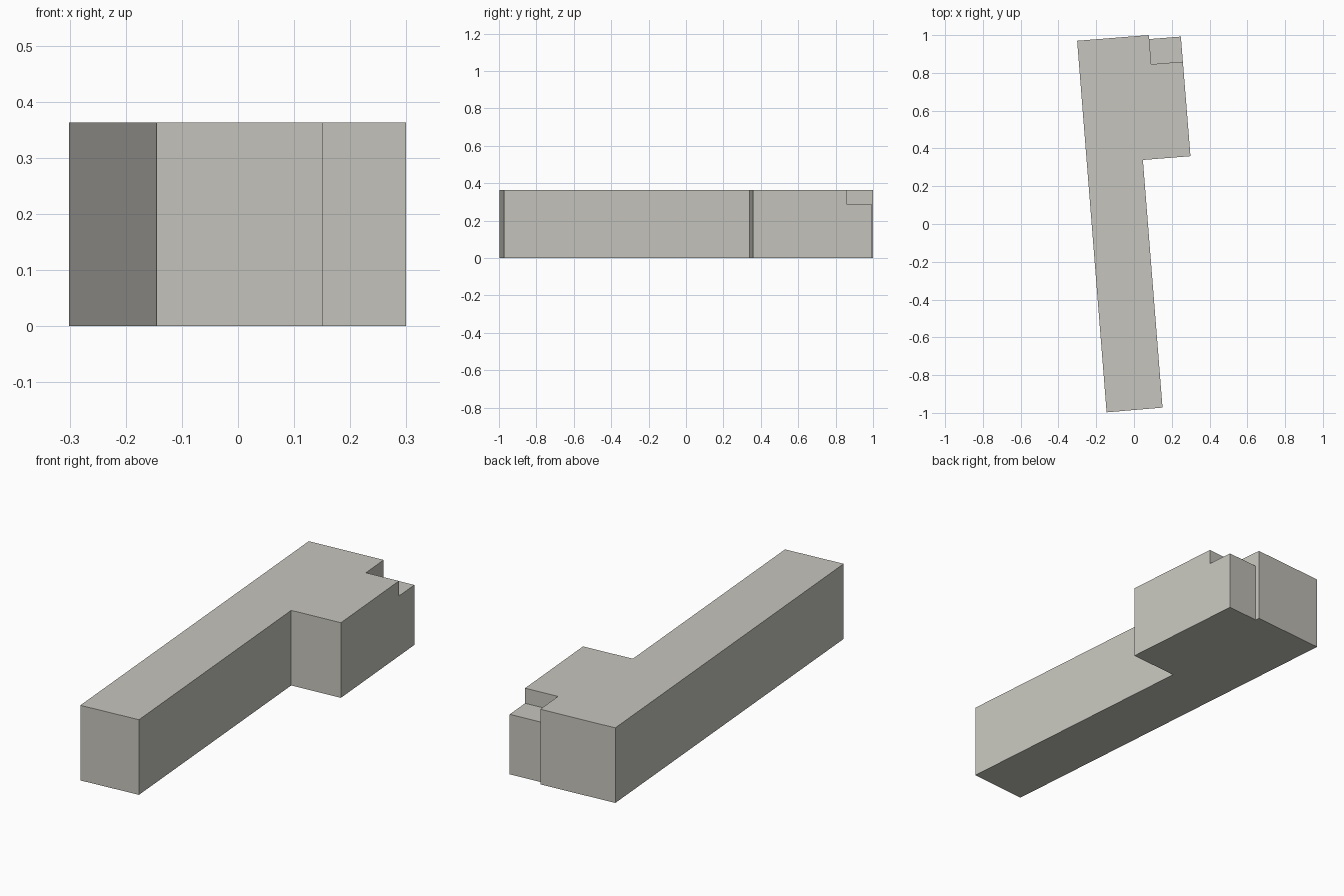
import bpy
import bmesh

if "Cube" in bpy.data.objects:
    bpy.data.objects.remove(bpy.data.objects["Cube"])

HEIGHT = 0.363
LEDGE = 0.29

wall = bpy.data.materials.new("warm_grey")
wall.diffuse_color = (0.57, 0.56, 0.51, 1)
wall.use_nodes = True
wall.node_tree.nodes["Principled BSDF"].inputs["Base Color"].default_value = wall.diffuse_color


def prism(name, outline, z0, z1):
    """Extrude a counter-clockwise plan outline from z0 to z1."""
    bm = bmesh.new()
    base = bm.faces.new([bm.verts.new((x, y, z0)) for x, y in outline])
    top = bmesh.ops.extrude_face_region(bm, geom=[base], use_keep_orig=True)
    for v in top["geom"]:
        if isinstance(v, bmesh.types.BMVert):
            v.co.z = z1
    bmesh.ops.recalc_face_normals(bm, faces=bm.faces)
    mesh = bpy.data.meshes.new(name)
    bm.to_mesh(mesh)
    bm.free()
    mesh.materials.append(wall)
    ob = bpy.data.objects.new(name, mesh)
    bpy.context.collection.objects.link(ob)
    return ob


# L-shaped building with a shallow step in its back wall
building = prism("building", [
    (-0.145, -0.997), (0.151, -0.972), (0.047, 0.339), (0.299, 0.359),
    (0.248, 0.992), (0.080, 0.979), (0.078, 1.0), (-0.301, 0.970)], 0, HEIGHT)

# Lower roof at the back right corner
cutter = prism("roof_notch_cutter", [
    (0.0915, 0.846), (0.3573, 0.867), (0.340, 1.083), (0.0722, 1.083)],
    LEDGE, HEIGHT + 0.1)
cutter.hide_render = True

cut = building.modifiers.new("roof_notch", "BOOLEAN")
cut.operation = "DIFFERENCE"
cut.solver = "EXACT"
cut.object = cutter
bpy.context.view_layer.objects.active = building
bpy.ops.object.modifier_apply(modifier=cut.name)
bpy.data.objects.remove(cutter)
